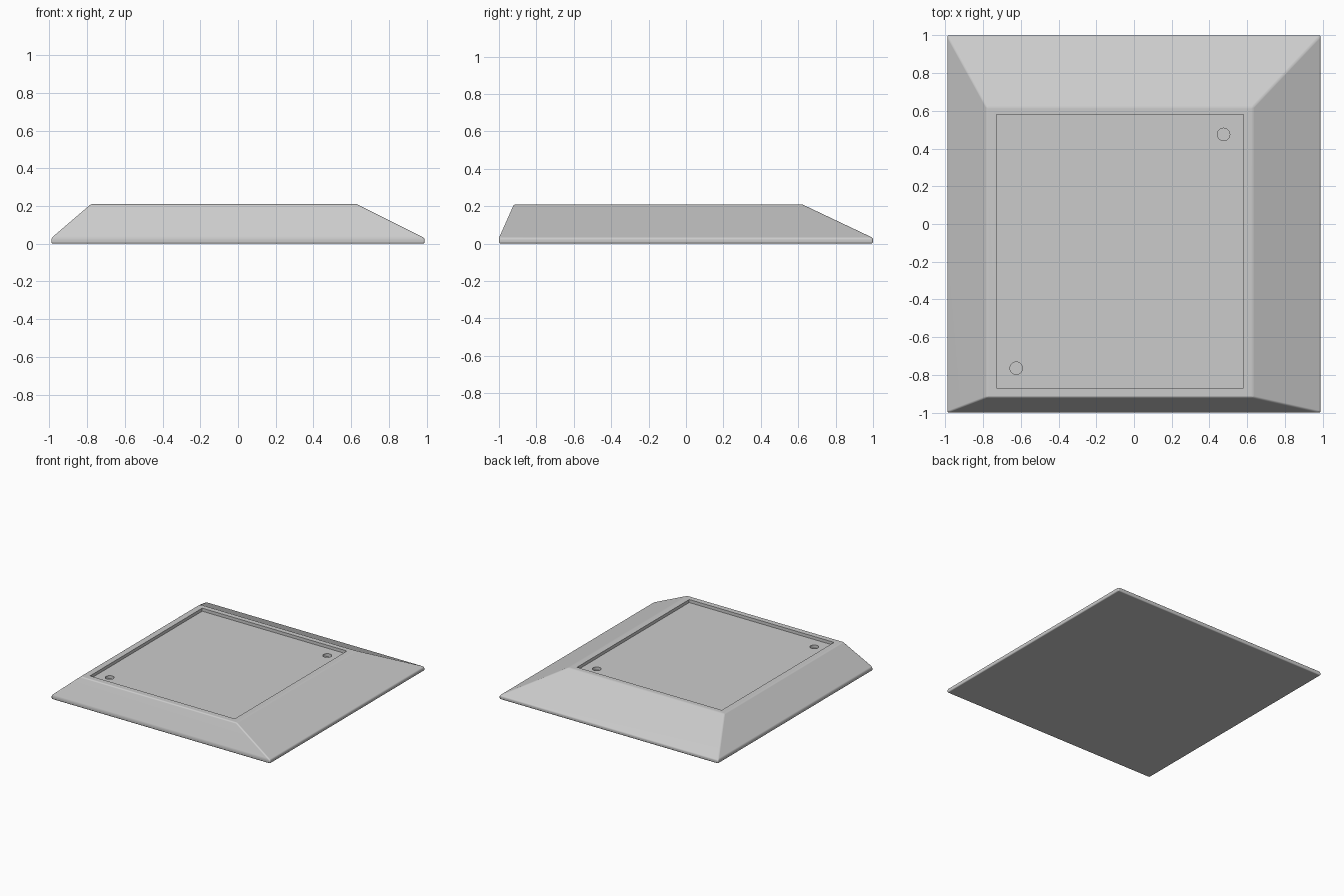
import bpy
import bmesh

cube = bpy.data.objects.get("Cube")
if cube:
    bpy.data.objects.remove(cube, do_unlink=True)

grey = bpy.data.materials.new("light_grey")
grey.use_nodes = True
colour = (0.6, 0.6, 0.6, 1)
grey.diffuse_color = colour
grey.node_tree.nodes["Principled BSDF"].inputs["Base Color"].default_value = colour

TOP = 0.21
FLOOR = 0.185


def add_object(name, bm):
    bmesh.ops.recalc_face_normals(bm, faces=bm.faces[:])
    mesh = bpy.data.meshes.new(name)
    bm.to_mesh(mesh)
    bm.free()
    mesh.materials.append(grey)
    obj = bpy.data.objects.new(name, mesh)
    bpy.context.collection.objects.link(obj)
    return obj


def stacked_rectangles(name, layers, bevel=0.0):
    """Closed solid through rectangles given as (x0, x1, y0, y1, z)."""
    bm = bmesh.new()
    rings = [[bm.verts.new(p) for p in ((x0, y0, z), (x1, y0, z), (x1, y1, z), (x0, y1, z))]
             for x0, x1, y0, y1, z in layers]
    for low, high in zip(rings, rings[1:]):
        for i in range(4):
            j = (i + 1) % 4
            bm.faces.new((low[i], low[j], high[j], high[i]))
    bm.faces.new(rings[0][::-1])
    bm.faces.new(rings[-1])
    if bevel:
        bmesh.ops.bevel(bm, geom=bm.edges[:], offset=bevel, segments=3,
                        profile=0.5, affect='EDGES', clamp_overlap=True)
    return add_object(name, bm)


def cylinder(name, x, y, z0, z1, radius):
    bm = bmesh.new()
    bmesh.ops.create_cone(bm, cap_ends=True, segments=32, radius1=radius,
                          radius2=radius, depth=z1 - z0)
    bmesh.ops.translate(bm, verts=bm.verts[:], vec=(x, y, (z0 + z1) / 2))
    return add_object(name, bm)


# Sloped body with a thin rounded rim
body = stacked_rectangles("sloped_base", [
    (-0.99, 0.99, -1, 1, 0),
    (-0.99, 0.99, -1, 1, 0.03),
    (-0.78, 0.63, -0.92, 0.62, TOP)], bevel=0.009)

# Shallow tray recess, then two round sockets in its floor
cutters = [stacked_rectangles("recess_cutter", [
    (-0.73, 0.58, -0.87, 0.58, FLOOR),
    (-0.73, 0.58, -0.87, 0.58, TOP + 0.1)])]
for x, y in ((0.475, 0.475), (-0.625, -0.765)):
    cutters.append(cylinder("socket_cutter", x, y, FLOOR - 0.025, TOP + 0.05, 0.033))

bpy.ops.object.select_all(action='DESELECT')
body.select_set(True)
bpy.context.view_layer.objects.active = body
for cutter in cutters:
    cutter.hide_render = True
    cut = body.modifiers.new("cut", 'BOOLEAN')
    cut.operation = 'DIFFERENCE'
    cut.solver = 'EXACT'
    cut.object = cutter
    bpy.ops.object.modifier_apply(modifier=cut.name)
    bpy.data.objects.remove(cutter, do_unlink=True)

# Smooth rounded edges while the broad faces stay flat
bpy.ops.object.shade_smooth_by_angle(angle=0.6)
weighted = body.modifiers.new("flat_faces", 'WEIGHTED_NORMAL')
weighted.keep_sharp = True
